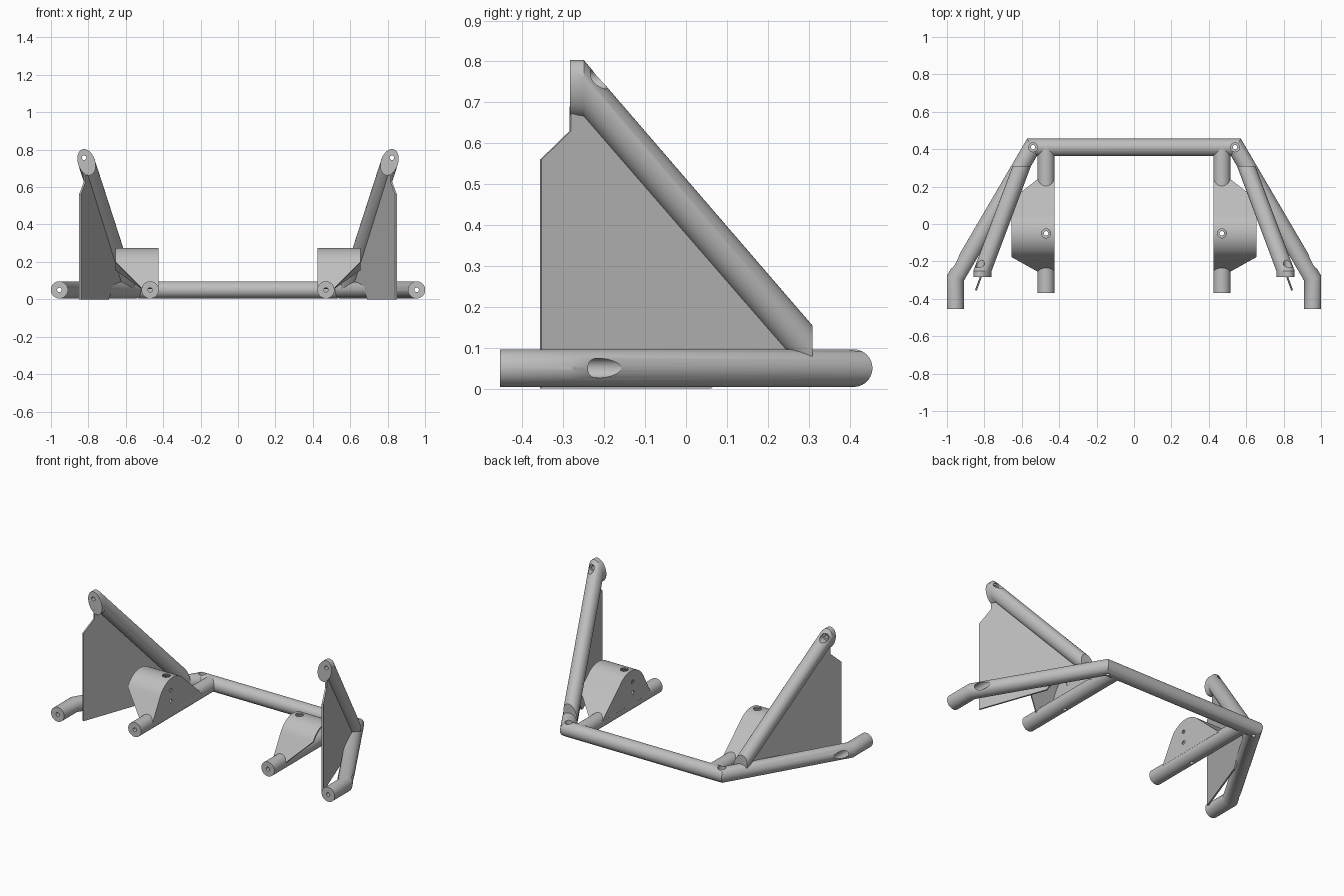
import bpy, bmesh, math
from mathutils import Vector

if "Cube" in bpy.data.objects:
    bpy.data.objects.remove(bpy.data.objects["Cube"])

SIDES = 40
R = 0.046          # tube radius
Z = 0.05           # height of the floor tubes

grey = bpy.data.materials.new("bare grey metal")
grey.use_nodes = True
grey.diffuse_color = (0.52, 0.52, 0.52, 1)
grey.node_tree.nodes["Principled BSDF"].inputs["Base Color"].default_value = (0.52, 0.52, 0.52, 1)


def finish(name, bm):
    bmesh.ops.recalc_face_normals(bm, faces=bm.faces)
    mesh = bpy.data.meshes.new(name)
    bm.to_mesh(mesh)
    bm.free()
    mesh.materials.append(grey)
    ob = bpy.data.objects.new(name, mesh)
    bpy.context.collection.objects.link(ob)
    return ob


def activate(ob):
    bpy.ops.object.select_all(action='DESELECT')
    ob.select_set(True)
    bpy.context.view_layer.objects.active = ob


def smooth(ob):
    activate(ob)
    bpy.ops.object.shade_smooth_by_angle(angle=math.radians(30))


def circle(axis, r):
    """Offsets of a ring square to the axis."""
    u = axis.cross(Vector((0, 0, 1)))
    u = u.normalized() if u.length > 0.01 else Vector((1, 0, 0))
    v = axis.cross(u)
    turns = [2 * math.pi * i / SIDES for i in range(SIDES)]
    return [u * math.cos(t) * r + v * math.sin(t) * r for t in turns]


def loft(name, rings):
    bm = bmesh.new()
    rows = [[bm.verts.new(p) for p in ring] for ring in rings]
    for a, b in zip(rows, rows[1:]):
        for i in range(SIDES):
            j = (i + 1) % SIDES
            bm.faces.new((a[i], a[j], b[j], b[i]))
    bm.faces.new(rows[0])
    bm.faces.new(rows[-1])
    return finish(name, bm)


def slide(points, axis, origin, normal):
    """Push points along the axis onto a plane."""
    return [p + axis * ((origin - p).dot(normal) / axis.dot(normal)) for p in points]


def tube(name, path, r=R):
    """Round bar with mitred bends."""
    path = [Vector(p) for p in path]
    dirs = [(b - a).normalized() for a, b in zip(path, path[1:])]
    ring = [path[0] + c for c in circle(dirs[0], r)]
    rings = [ring]
    for i, p in enumerate(path[1:], 1):
        d = dirs[i - 1]
        n = d if i == len(dirs) else (d + dirs[i]).normalized()
        ring = slide(ring, d, p, n)
        rings.append(ring)
    return loft(name, rings)


def drill(ob, a, b, r):
    cutter = tube("drill", [a, b], r)
    mod = ob.modifiers.new("hole", 'BOOLEAN')
    mod.operation, mod.solver, mod.object = 'DIFFERENCE', 'EXACT', cutter
    activate(ob)
    bpy.ops.object.modifier_apply(modifier=mod.name)
    bpy.data.objects.remove(cutter)


BOLT, ACCESS = 0.012, 0.024

# Floor frame: one bent tube, open to the front
half = [(0.545, 0.41, Z), (0.955, -0.29, Z), (0.955, -0.455, Z)]
frame = tube("floor_frame", [(-x, y, z) for x, y, z in reversed(half)] + half)
for s in (1, -1):
    x = 0.955 * s
    drill(frame, (x, -0.6, Z), (x, 0, Z), BOLT)
    drill(frame, (x, -0.29, Z), (x, 0, Z), ACCESS)
    drill(frame, (0.54 * s, 0.41, -0.1), (0.54 * s, 0.41, 0.2), BOLT)
    drill(frame, (0.54 * s, 0.41, Z), (0.54 * s, 0.41, 0.2), ACCESS)
smooth(frame)

# Bracket outline seen from the side: dome with straight tails
dome = [math.radians(-61 + 109 * i / 24) for i in range(25)]
outline = [(-0.255, 0.06)]
outline += [(-0.05 + 0.145 * math.sin(t), 0.13 + 0.145 * math.cos(t)) for t in dome]
outline += [(0.13, 0.163), (0.24, 0.063)]

for s, side in ((1, "left"), (-1, "right")):
    # Short inner tube
    x = 0.47 * s
    inner = tube(side + "_inner_tube", [(x, 0.41, Z), (x, -0.37, Z)])
    drill(inner, (x, -0.5, Z), (x, -0.2, Z), BOLT)
    drill(inner, (x, -0.05, -0.1), (x, -0.05, 0.2), BOLT)
    smooth(inner)

    # Domed sheet bracket with a flat inner cheek
    bm = bmesh.new()
    near, far = [], []
    for i, (y, z) in enumerate(outline):
        tip = i in (0, len(outline) - 1)
        near.append(bm.verts.new((0.425 * s, y, z)))
        far.append(bm.verts.new(((0.515 if tip else 0.655) * s, y, z)))
    for i in range(len(outline) - 1):
        bm.faces.new((near[i], near[i + 1], far[i + 1], far[i]))
    bm.faces.new(near)
    bracket = finish(side + "_domed_bracket", bm)
    # make the outer skin face outward so the sheet thickens inward
    if bracket.data.polygons[12].normal.z < 0:
        bracket.data.flip_normals()
    mod = bracket.modifiers.new("sheet", 'SOLIDIFY')
    mod.thickness, mod.offset = 0.01, -1
    activate(bracket)
    bpy.ops.object.modifier_apply(modifier=mod.name)
    drill(bracket, (x, -0.05, 0.18), (x, -0.05, 0.4), ACCESS)
    for z in (0.13, 0.2):
        drill(bracket, (0.35 * s, -0.07, z), (0.5 * s, -0.07, z), BOLT)
    smooth(bracket)

    # Leaning strut with an upright front end
    top, foot = Vector((0.81 * s, -0.25, 0.733)), Vector((0.6 * s, 0.31, 0.083))
    axis, back = (foot - top).normalized(), Vector((0, 1, 0))
    ring = slide([top + c for c in circle(axis, R)], axis, top, back)
    nose = [p - back * 0.034 for p in ring]
    strut = loft(side + "_strut", [nose, ring, slide(ring, axis, foot, back)])
    x = 0.823 * s
    drill(strut, (x, -0.4, 0.757), (x, 0, 0.757), BOLT)
    drill(strut, (x, -0.24, 0.757), (x, 0, 0.757), ACCESS)
    smooth(strut)

    # Thin upright gusset plate under the strut
    shape = [(-0.355, 0), (-0.355, 0.56), (-0.283, 0.63), (-0.283, 0.69), (-0.25, 0.71),
             (0.28, 0.1), (0.28, 0.06), (0.1, 0.04), (0.06, 0)]
    bm = bmesh.new()
    bm.faces.new([bm.verts.new(((0.717 - 0.361 * y) * s, y, z)) for y, z in shape])
    gusset = finish(side + "_gusset_plate", bm)
    mod = gusset.modifiers.new("sheet", 'SOLIDIFY')
    mod.thickness, mod.offset = 0.01, 0
